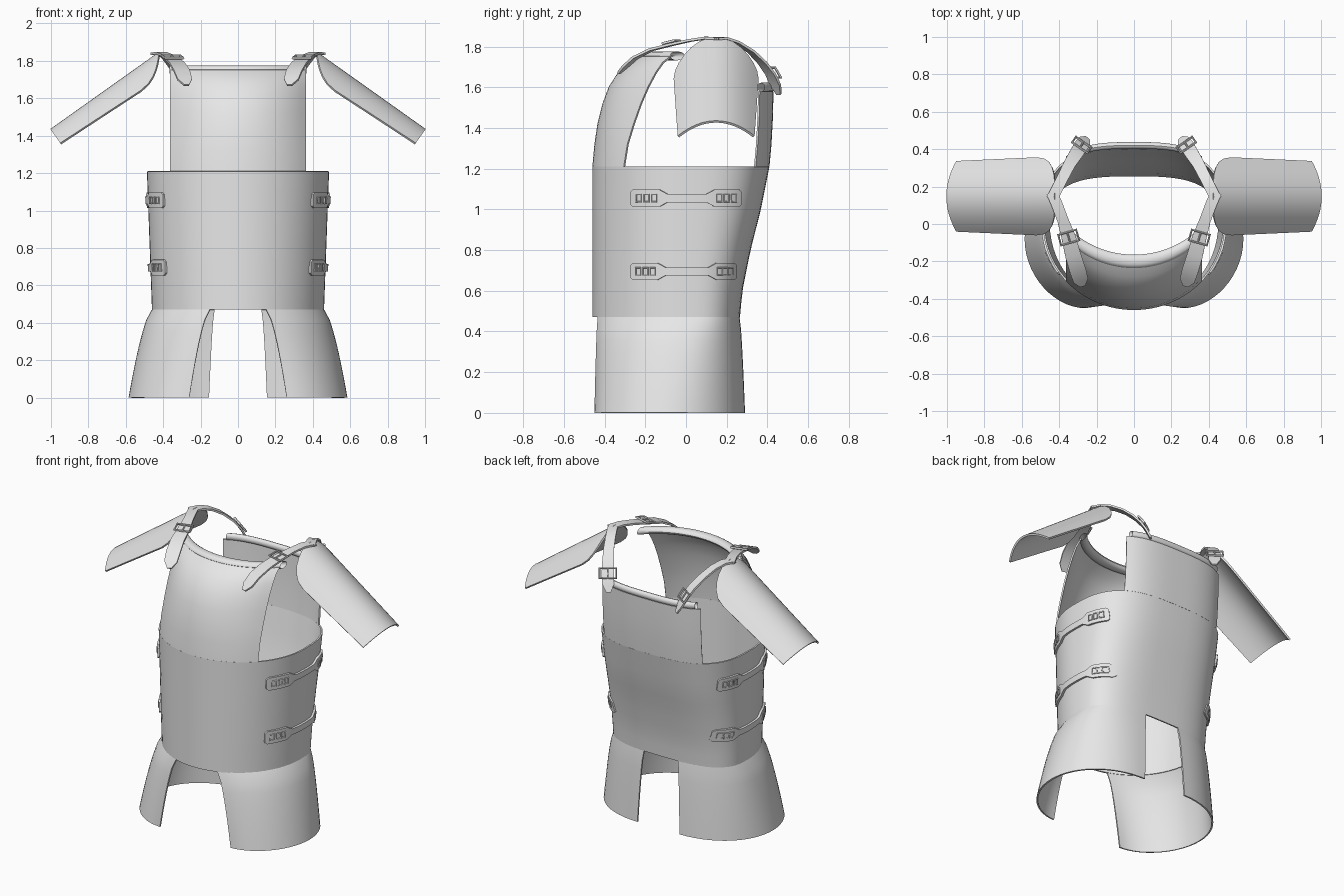
import bpy, bmesh, math
from mathutils import Vector

if "Cube" in bpy.data.objects:
    bpy.data.objects.remove(bpy.data.objects["Cube"])

grey = bpy.data.materials.new("plain_grey")
grey.use_nodes = True
grey.diffuse_color = (0.8, 0.8, 0.8, 1)
grey.node_tree.nodes["Principled BSDF"].inputs["Base Color"].default_value = (0.8, 0.8, 0.8, 1)


def finish(obj, mirror=False, thickness=0):
    """Add modifiers, apply them and shade smoothly."""
    bpy.context.scene.collection.objects.link(obj)
    obj.data.materials.append(grey)
    if thickness:
        mod = obj.modifiers.new("thickness", 'SOLIDIFY')
        mod.thickness = thickness
        mod.offset = 0
    if mirror:
        obj.modifiers.new("mirror", 'MIRROR').use_mirror_merge = False
    bpy.ops.object.select_all(action='DESELECT')
    obj.select_set(True)
    bpy.context.view_layer.objects.active = obj
    bpy.ops.object.convert(target='MESH')
    bpy.ops.object.shade_smooth_by_angle(angle=math.radians(35))


def sheet(name, rows, mirror=False, thickness=0.01, closed=False):
    """Skin a grid of points."""
    bm = bmesh.new()
    grid = [[bm.verts.new(p) for p in row] for row in rows]
    for a, b in zip(grid, grid[1:]):
        n = len(a)
        for i in range(n if closed else n - 1):
            j = (i + 1) % n
            bm.faces.new((a[i], a[j], b[j], b[i]))
    mesh = bpy.data.meshes.new(name)
    bm.to_mesh(mesh)
    bm.free()
    finish(bpy.data.objects.new(name, mesh), mirror, thickness)


def wires(name, paths, radius, mirror=False, cyclic=True):
    """Round wire along one or more paths."""
    curve = bpy.data.curves.new(name, 'CURVE')
    curve.dimensions = '3D'
    curve.bevel_depth = radius
    curve.bevel_resolution = 2
    curve.use_fill_caps = True
    for path in paths:
        spline = curve.splines.new('POLY')
        spline.points.add(len(path) - 1)
        for point, p in zip(spline.points, path):
            point.co = (*p, 1)
        spline.use_cyclic_u = cyclic
    finish(bpy.data.objects.new(name, curve), mirror)


def lerp(a, b, t):
    return a + (b - a) * t


def steps(a, b, n):
    return [lerp(a, b, i / n) for i in range(n + 1)]


# Body section: elliptical front, squarer back
FRONT, BOTTOM, ARM = 0.455, 0.47, 1.21
BACK = [(0.47, 0.26), (0.6, 0.272), (0.8, 0.312), (1.0, 0.363), (1.21, 0.405)]


def half_width(z):
    return lerp(0.455, 0.482, (z - BOTTOM) / (ARM - BOTTOM))


def back_depth(z):
    for (z0, b0), (z1, b1) in zip(BACK, BACK[1:]):
        if z <= z1:
            return lerp(b0, b1, (z - z0) / (z1 - z0))
    return BACK[-1][1]


def body_point(t, z):
    c, s, a = math.cos(t), math.sin(t), half_width(z)
    if s < 0:
        return Vector((a * c, FRONT * s, z))
    x = math.copysign(abs(c) ** (2 / 3), c)
    return Vector((a * x, back_depth(z) * s ** (2 / 3), z))


def side_point(y, z, lift):
    """Point on the left side of the body at a given depth."""
    if y < 0:
        x = math.sqrt(1 - (y / FRONT) ** 2)
    else:
        x = (1 - (y / back_depth(z)) ** 3) ** (1 / 3)
    return Vector((half_width(z) * x + lift, y, z))


sheet("torso_band", [[body_point(2 * math.pi * i / 64, z) for i in range(64)]
                     for z in steps(BOTTOM, ARM, 10)], closed=True)

# Breast plate curving back toward the neck
PANEL = 0.36


def front_y(x, centre, bulge):
    return centre + bulge * FRONT * (1 - math.sqrt(1 - (x / 0.482) ** 2))


def back_y(x, centre):
    return centre - 0.405 * (1 - (1 - abs(x / 0.482) ** 3) ** (1 / 3))


breast = [(1.21, -0.455, 1), (1.32, -0.445, 1.05), (1.42, -0.43, 1.15), (1.52, -0.405, 1.22),
          (1.6, -0.375, 1.25), (1.67, -0.33, 1.2), (1.72, -0.28, 1.1), (1.755, -0.22, 1)]
sheet("breast_plate", [[(x, front_y(x, c, k), z) for x in steps(-PANEL, PANEL, 24)]
                       for z, c, k in breast])

# Back plate
back = [(1.21, 0.405), (1.32, 0.415), (1.45, 0.422), (1.58, 0.425)]
sheet("back_plate", [[(x, back_y(x, c), z) for x in steps(-PANEL, PANEL, 24)]
                     for z, c in back])


# Rolled collar rims
def rim(name, width, depth, z, r_depth, r_height):
    rows = []
    for x in steps(-width, width, 24):
        rows.append([(x, depth(x) + r_depth * math.cos(a), z + r_height * math.sin(a))
                     for a in steps(0, 2 * math.pi * 11 / 12, 11)])
    sheet(name, rows, thickness=0, closed=True)


rim("front_collar_rim", 0.365, lambda x: front_y(x, -0.2, 1), 1.754, 0.036, 0.022)
rim("back_collar_rim", 0.335, lambda x: back_y(x, 0.42), 1.6, 0.018, 0.022)

# Flared thigh guards, open toward the inside
rows = []
for u in steps(0, 1, 8):
    f = u ** 0.65
    row = []
    for k in steps(0, 1, 28):
        top = body_point(lerp(math.radians(-70.8), math.radians(81.7), k), BOTTOM)
        ang = math.pi * (k - 0.5)
        edge = lerp(0.26, 0.155, k)
        low = Vector((edge + (0.58 - edge) * math.cos(ang), -0.08 + 0.365 * math.sin(ang), 0))
        p = top.lerp(low, f)
        p.z = BOTTOM * (1 - u)
        row.append(p)
    rows.append(row)
sheet("thigh_guards", rows, mirror=True)

# Arched shoulder guards with a rounded inner end
along = Vector((0.58, 0, -0.412))
normal = Vector((0.577, 0, 0.816))
rows = []
for u in [0.002, 0.02, 0.05, 0.09, 0.14, 0.2] + steps(0.28, 1, 8):
    w = lerp(0.212, 0.185, u)
    if u < 0.28:
        w *= math.sqrt(1 - (1 - u / 0.28) ** 2)
    rows.append([Vector((0.42, 0.148 + w * v, 1.843)) + along * u
                 - normal * 0.09 * (w * v / 0.185) ** 2 for v in steps(-1, 1, 16)])
sheet("shoulder_guards", rows, mirror=True, thickness=0.012)


# Shoulder straps with wire buckles
def shoulder_strap(name, path, widths, at):
    pts = [Vector(p) for p in path]
    rows, frame = [], None
    for i, p in enumerate(pts):
        t = (pts[min(i + 1, len(pts) - 1)] - pts[max(i - 1, 0)]).normalized()
        side = t.cross(Vector((0, 0, 1))).normalized()
        rows.append([p - side * widths[i], p, p + side * widths[i]])
        if i == at:
            up = side.cross(t) * 0.012
            frame = [p + up + side * a * 0.05 + t * b * 0.03
                     for a, b in ((-1, -1), (1, -1), (1, 1), (-1, 1))]
            prong = [p + up - t * 0.03, p + up + t * 0.035]
    sheet(name, rows, mirror=True, thickness=0.012)
    wires(name + "_buckle", [frame], 0.007, mirror=True)
    wires(name + "_prong", [prong], 0.005, mirror=True, cyclic=False)


shoulder_strap("front_shoulder_strap",
               [(0.44, 0.17, 1.838), (0.41, 0.1, 1.842), (0.38, 0.02, 1.83), (0.35, -0.07, 1.81),
                (0.325, -0.17, 1.785), (0.3, -0.25, 1.745), (0.285, -0.3, 1.7), (0.275, -0.33, 1.67)],
               [0.03, 0.03, 0.03, 0.038, 0.042, 0.044, 0.04, 0.014], 3)
shoulder_strap("back_shoulder_strap",
               [(0.44, 0.13, 1.838), (0.41, 0.19, 1.84), (0.38, 0.25, 1.82), (0.345, 0.32, 1.775),
                (0.31, 0.375, 1.72), (0.285, 0.415, 1.665), (0.265, 0.44, 1.61), (0.25, 0.457, 1.565)],
               [0.03, 0.03, 0.03, 0.032, 0.036, 0.038, 0.036, 0.014], 5)

# Side straps: wide punched ends joined by a narrow band
for label, z, y0, y1, y2, y3 in (("upper", 1.055, -0.27, -0.12, 0.13, 0.27),
                                 ("lower", 0.695, -0.27, -0.13, 0.14, 0.245)):
    outline = [(y0, 0.03), (y0 + 0.012, 0.042)]
    outline += [(y, 0.042) for y in steps(y0 + 0.04, y1 - 0.01, 3)]
    outline += [(y, 0.02) for y in steps(y1 + 0.03, y2 - 0.03, 8)]
    outline += [(y, 0.042) for y in steps(y2 + 0.01, y3 - 0.03, 3)]
    outline += [(y3 - 0.012, 0.042), (y3, 0.03)]
    sheet(label + "_side_straps", [[side_point(y, z + h * v, 0.012) for v in (-1, 0, 1)]
                                   for y, h in outline], mirror=True, thickness=0.014)
    # Square eyelets
    eyelets = []
    for a, b in ((y0, y1), (y2, y3)):
        for k in (0.25, 0.5, 0.75):
            c = lerp(a, b, k)
            eyelets.append([side_point(c + 0.012 * i, z + 0.018 * j, 0.021)
                            for i, j in ((-1, -1), (1, -1), (1, 1), (-1, 1))])
    wires(label + "_strap_eyelets", eyelets, 0.004, mirror=True)
